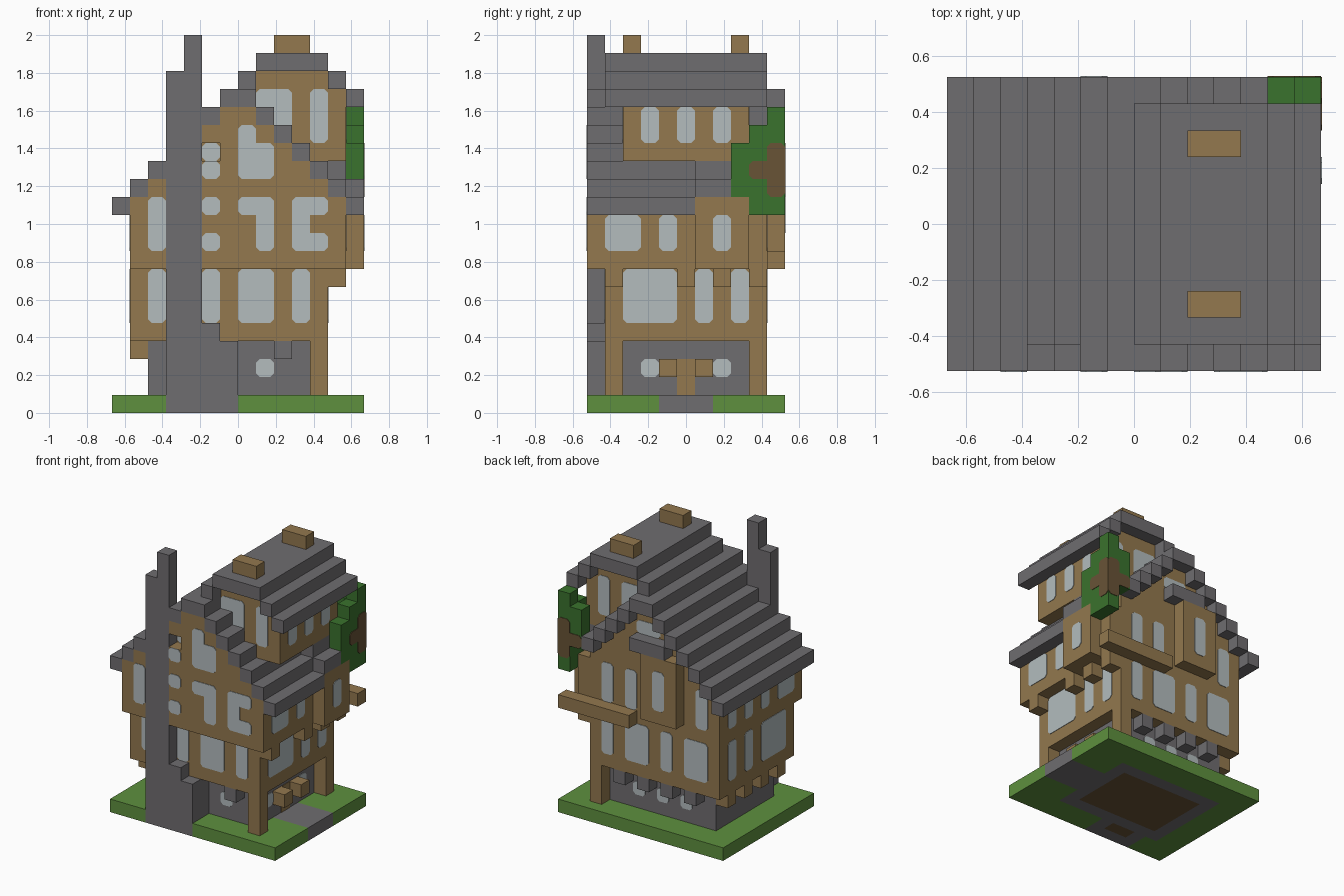
import bpy
import bmesh

cube = bpy.data.objects.get("Cube")
if cube:
    bpy.data.objects.remove(cube, do_unlink=True)

UNIT = 2 / 21          # one block; the house is 14 x 11 x 21 blocks
WIDE, DEEP = 14, 11


def linear(c):
    c /= 255
    return c / 12.92 if c < 0.04 else ((c + 0.055) / 1.055) ** 2.4


def material(name, *rgb):
    mat = bpy.data.materials.new(name)
    mat.use_nodes = True
    color = tuple(linear(c) for c in rgb) + (1,)
    mat.diffuse_color = color
    mat.node_tree.nodes["Principled BSDF"].inputs["Base Color"].default_value = color
    return mat


stone = material("grey stone", 111, 109, 112)
wood = material("tan timber", 147, 120, 78)
glass = material("pale glass", 179, 188, 190)
grass = material("lawn green", 94, 144, 62)
leaf = material("leaf green", 58, 114, 45)
earth = material("brown earth", 104, 83, 54)


def place(x, y, z):
    return ((x - WIDE / 2) * UNIT, (y - DEEP / 2) * UNIT, z * UNIT)


def finish(name, bm, mat):
    mesh = bpy.data.meshes.new(name)
    bmesh.ops.recalc_face_normals(bm, faces=bm.faces)
    bm.to_mesh(mesh)
    bm.free()
    mesh.materials.append(mat)
    obj = bpy.data.objects.new(name, mesh)
    bpy.context.scene.collection.objects.link(obj)
    return obj


def blocks(name, mat, *boxes):
    """Boxes given as (x range), (y range), (z range) in blocks."""
    bm = bmesh.new()
    for spans in boxes:
        verts = bmesh.ops.create_cube(bm, size=1)["verts"]
        for v in verts:
            v.co = place(*(s[0] if c < 0 else s[1] for s, c in zip(spans, v.co)))
    return finish(name, bm, mat)


def cell(n):
    return (n, n + 1)


def panes(name, axis, plane, *rects, mat=glass, cut=0.2):
    """Thin plates with clipped corners on a wall plane: (along range), (z range)."""
    bm = bmesh.new()
    for (a, b), (lo, hi) in rects:
        ring = [(a + cut, lo), (b - cut, lo), (b, lo + cut), (b, hi - cut),
                (b - cut, hi), (a + cut, hi), (a, hi - cut), (a, lo + cut)]
        sides = []
        for off in (-0.04, 0.04):
            p = plane + off
            sides.append([bm.verts.new(place(p, s, z) if axis == "x" else place(s, p, z))
                          for s, z in ring])
        back, front = sides
        bm.faces.new(back)
        bm.faces.new(front)
        for i in range(len(ring)):
            j = (i + 1) % len(ring)
            bm.faces.new((back[i], back[j], front[j], front[i]))
    return finish(name, bm, mat)


# Ground slab: earth floor inside, stone footing and paths, lawn around
ground = {"lawn": [], "stone_path": [], "earth_floor": []}
for i in range(WIDE):
    for j in range(DEEP):
        footing = 2 <= i < 11 and 2 <= j < 9
        inside = 3 <= i < 10 and 3 <= j < 8
        hearth = 4 <= i < 6 and j == 1
        path = (i >= 11 and 4 <= j < 7) or (3 <= i < 7 and j < 2)
        kind = ("earth_floor" if inside or hearth else
                "stone_path" if footing or path else "lawn")
        ground[kind].append((cell(i), cell(j), (0, 1)))
for kind, mat in zip(ground, (grass, stone, earth)):
    blocks(kind, mat, *ground[kind])

# Ground floor, porch posts and brackets
blocks("ground_floor_wall", stone, ((2, 11), (2, 9), (1, 4)))
for name, j in (("front_post", 1), ("back_post", 9)):
    blocks(name, wood, (cell(11), cell(j), (1, 4)))
blocks("front_stone_bracket", stone, (cell(9), cell(1), cell(3)))
blocks("back_stone_brackets", stone, *[(cell(i), cell(9), cell(3)) for i in (3, 5, 7, 9)])
blocks("side_brackets", wood, *[(cell(1), cell(j), cell(3)) for j in (2, 4, 6, 8)])
blocks("porch_boxes", wood, *[(cell(11), cell(j), cell(2)) for j in (4, 6)])
panes("door", "x", 11, (cell(5), (1, 3)), mat=wood, cut=0.01)
panes("ground_front_window", "y", 2, (cell(8), cell(2)))
panes("ground_side_windows", "x", 11, *[(cell(j), cell(2)) for j in (3, 7)])
panes("ground_back_windows", "y", 9, *[(cell(i), cell(2)) for i in (4, 6, 8)])

# Middle floor
blocks("middle_floor_wall", wood, ((1, 12), (1, 10), (4, 8)))
blocks("jetty_brackets", wood, *[(cell(12), cell(j), cell(7)) for j in (1, 5, 7, 9)])
tall = (5, 8)
panes("middle_front_windows", "y", 1, *[(a, tall) for a in (cell(2), cell(5), (7, 9), cell(10))])
panes("middle_back_windows", "y", 10, *[(a, tall) for a in ((2, 4), cell(5), (7, 9), cell(10))])
for name, plane in (("middle_right_windows", 12), ("middle_left_windows", 1)):
    panes(name, "x", plane, *[(a, tall) for a in ((2, 5), cell(6), cell(8))])


# Upper floor and stepped gable, one column of wall under each roof step
def eave(i):
    return 11 + min(i, WIDE - 1 - i)


blocks("upper_wall", wood, *[(cell(i), (1, 10), (8, eave(i))) for i in range(1, 13)])
front = [(cell(i), cell(0), (8, eave(i))) for i in range(1, 13) if i not in (3, 4, 5)]
front += [(cell(5), cell(0), (8, 14)), (cell(5), cell(0), cell(15))]
blocks("gable_front", wood, *front)
panes("recessed_window", "y", 1, (cell(5), cell(14)))
panes("upper_front_windows", "y", 0,
      (cell(2), (9, 12)), (cell(5), cell(9)), (cell(5), cell(11)),
      ((7, 9), cell(11)), (cell(8), (9, 12)),
      ((10, 12), cell(11)), (cell(10), (9, 12)), ((10, 12), cell(9)))
panes("gable_windows", "y", 0, ((7, 9), (13, 15)), (cell(7), (13, 16)), (cell(5), cell(13)))
low = (9, 11)
panes("upper_right_windows", "x", 13, *[(a, low) for a in ((1, 3), cell(4))])
panes("upper_left_windows", "x", 1, *[(a, low) for a in ((1, 3), cell(4), cell(6), cell(8))])
panes("upper_back_windows", "y", 10, *[(cell(i), (9, 12)) for i in (2, 8, 10)],
      ((6, 8), cell(15)))

# Main roof, stepped on both sides of the ridge
steps = []
for i in range(WIDE):
    end = {12: 9, 13: 6}.get(i, DEEP)
    steps.append((cell(i), (0, end), cell(eave(i))))
blocks("main_roof", stone, *steps)

# Right bay, back bay and balcony
blocks("right_bay", wood, (cell(13), (6, 9), (8, 12)))
panes("right_bay_window", "x", 14, (cell(7), low))
blocks("right_bay_roof", stone, (cell(13), (6, 8), cell(12)), (cell(12), (6, 9), cell(13)))
blocks("back_bay", wood, ((4, 7), cell(10), (9, 14)))
panes("back_bay_window", "y", 11, (cell(5), (10, 13)))
blocks("back_bay_roof", stone, ((5, 8), cell(10), cell(14)))
blocks("balcony", wood, ((8, 14), cell(10), cell(8)))

# Tower with its own stepped roof
blocks("tower_wall", wood, ((7, 13), (2, 9), (14, 18)), ((8, 12), (2, 9), cell(18)))
for name, plane in (("tower_front_windows", 2), ("tower_back_windows", 9)):
    panes(name, "y", plane, *[(a, (15, 18)) for a in ((8, 10), cell(11))])
panes("tower_side_windows", "x", 13, *[(cell(j), (15, 17)) for j in (3, 5, 7)])
span = (1, 10)
blocks("tower_roof", stone, ((8, 12), span, cell(19)), (cell(7), span, cell(18)),
       (cell(12), span, cell(18)), (cell(13), span, cell(17)))
blocks("ridge_caps", wood, *[((9, 11), cell(j), cell(20)) for j in (2, 8)])

# Chimney with its stepped foot
blocks("chimney", stone, ((3, 5), cell(0), (1, 19)), (cell(4), cell(0), (19, 21)))
blocks("chimney_foot", stone, ((3, 7), (0, 2), (1, 4)), (cell(5), cell(0), (4, 5)))

# Leafy growth on the back corner, with bare branches showing
blocks("foliage", leaf, (cell(13), cell(10), (11, 17)), (cell(13), cell(9), (11, 16)),
       (cell(13), cell(8), (12, 15)), (cell(12), cell(10), (13, 16)))
for name, axis, plane, inner, outer in (("side_branch", "x", 14, 9, 10),
                                        ("back_branch", "y", 11, 12, 13)):
    panes(name, axis, plane, ((outer, outer + 1), (12, 15)),
          ((inner, outer + 1), cell(13)), mat=earth)
